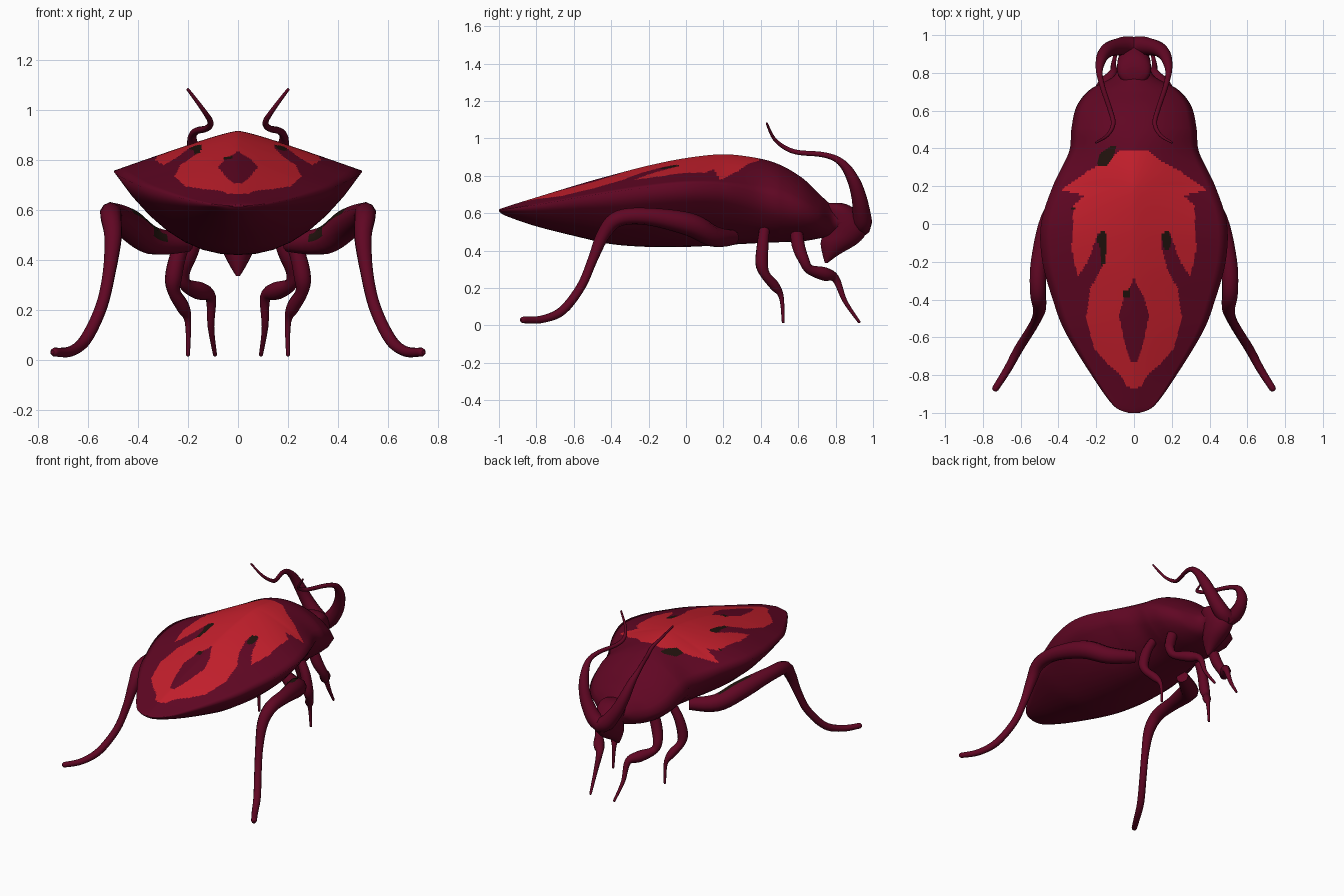
import bpy, math

if "Cube" in bpy.data.objects:
    bpy.data.objects.remove(bpy.data.objects["Cube"], do_unlink=True)


def material(name, rgb):
    m = bpy.data.materials.new(name)
    m.use_nodes = True
    m.diffuse_color = (*rgb, 1)
    m.node_tree.nodes["Principled BSDF"].inputs["Base Color"].default_value = (*rgb, 1)
    return m


MATS = [material("dark maroon", (0.118, 0.002, 0.017)),
        material("bright red", (0.57, 0.014, 0.026)),
        material("brown black", (0.015, 0.006, 0.004))]


def finish(ob, angle):
    bpy.ops.object.select_all(action='DESELECT')
    ob.select_set(True)
    bpy.context.view_layer.objects.active = ob
    bpy.ops.object.shade_smooth_by_angle(angle=math.radians(angle))


def loft(name, rings, angle):
    """Skin closed rings of equal size and cap both ends."""
    n = len(rings[0])
    verts = [p for r in rings for p in r]
    faces = [(i * n + j, i * n + (j + 1) % n, (i + 1) * n + (j + 1) % n, (i + 1) * n + j)
             for i in range(len(rings) - 1) for j in range(n)]
    faces += [tuple(reversed(range(n))), tuple(range(len(verts) - n, len(verts)))]
    me = bpy.data.meshes.new(name)
    me.from_pydata(verts, [], faces)
    ob = bpy.data.objects.new(name, me)
    bpy.context.collection.objects.link(ob)
    for m in MATS:
        me.materials.append(m)
    finish(ob, angle)
    return ob


def smooth_rows(rows, steps):
    """Catmull-Rom interpolation between rows of numbers."""
    out = []
    for i in range(len(rows) - 1):
        a, b, c, d = (rows[max(0, min(len(rows) - 1, i + k))] for k in (-1, 0, 1, 2))
        for s in range(steps):
            t = s / steps
            out.append([0.5 * (2 * q + (r - p) * t + (2 * p - 5 * q + 4 * r - w) * t * t
                               + (3 * q - p - 3 * r + w) * t ** 3)
                        for p, q, r, w in zip(a, b, c, d)])
    return out + [list(rows[-1])]


def inside(x, y, poly):
    hit = False
    for (ax, ay), (bx, by) in zip(poly, poly[1:] + poly[:1]):
        if (ay > y) != (by > y) and x < ax + (y - ay) * (bx - ax) / (by - ay):
            hit = not hit
    return hit


# Body: y, half width, top z, side edge z, belly z
STATIONS = [(-1.0, .03, .62, .615, .61), (-.96, .11, .635, .622, .585),
            (-.8, .225, .685, .645, .53), (-.57, .365, .755, .685, .472),
            (-.4, .43, .803, .712, .435), (-.2, .485, .855, .74, .42),
            (0, .492, .895, .757, .42), (.2, .43, .915, .75, .43),
            (.38, .345, .895, .71, .44), (.5, .332, .86, .67, .445),
            (.62, .305, .79, .62, .45), (.71, .235, .705, .58, .465),
            (.78, .11, .645, .56, .48), (.84, .085, .63, .55, .50)]
# Broad cells beside the side edge keep its shading soft
TOP, LOW = 110, 14
across_top = [1] + [.9 - 1.8 * j / TOP for j in range(TOP + 1)] + [-1]
across_low = [-1 + 2 * j / LOW for j in range(1, LOW)]
rings = []
for y, w, top, edge, low in smooth_rows(STATIONS, 16):
    f = max(0, min(1, (y - .2) / .3))
    e, p = 1 - .3 * f, 1.3 + .5 * f
    ring = [(w * t, y, edge + (top - edge) * (1 - abs(t) ** p) ** e) for t in across_top]
    ring += [(w * t, y, edge - (edge - low) * (1 - abs(t) ** 2.2) ** e) for t in across_low]
    rings.append(ring[::-1])
body = loft("body", rings, 140)

# Wing case markings
RED = [(0, .39), (.08, .385), (.14, .335), (.245, .28), (.3, .24), (.385, .18),
       (.26, .15), (.32, .1), (.33, -.13), (.3, -.28), (.245, -.2), (.19, -.05),
       (.16, -.04), (.145, -.12), (.17, -.22), (.23, -.34), (.255, -.5), (.21, -.66),
       (.14, -.74), (.07, -.8), (.04, -.86), (0, -.87)]
DIAMOND = [(-.01, -.27), (.05, -.38), (.08, -.48), (.05, -.63), (.015, -.73), (-.01, -.73)]
BLACK = [[(-.195, .3), (-.185, .37), (-.13, .41), (-.09, .415), (-.11, .36), (-.14, .31)],
         [(-.2, -.07), (-.165, -.03), (-.145, -.05), (-.15, -.2), (-.17, -.23), (-.18, -.13)],
         [(.145, -.06), (.18, -.03), (.197, -.08), (.19, -.13), (.16, -.145)],
         [(-.06, -.35), (-.02, -.345), (-.025, -.39), (-.055, -.385)],
         [(-.335, .09), (-.31, .095), (-.305, .075), (-.33, .07)]]
for face in body.data.polygons:
    c = face.center
    if face.normal.z > 0.1:
        if any(inside(c.x, c.y, b) for b in BLACK):
            face.material_index = 2
        elif inside(abs(c.x), c.y, RED) and not inside(abs(c.x), c.y, DIAMOND):
            face.material_index = 1

# Head: z, centre y, depth radius, width radius
HEAD = [(.335, .75, .008, .008), (.38, .775, .045, .035), (.44, .82, .1, .065),
        (.5, .85, .115, .08), (.56, .845, .108, .088), (.62, .82, .085, .09),
        (.645, .805, .06, .075), (.655, .8, .03, .045)]
loft("head", [[(rx * math.cos(k * math.pi / 12), cy + ry * math.sin(k * math.pi / 12), z)
               for k in range(24)] for z, cy, ry, rx in smooth_rows(HEAD, 4)], 50)


def limb_pair(name, points):
    """Tapered tube through (x, y, z, radius) points, on both sides."""
    cu = bpy.data.curves.new(name, 'CURVE')
    cu.dimensions = '3D'
    cu.bevel_depth = 1
    cu.bevel_resolution = 3
    cu.use_fill_caps = True
    path = smooth_rows(points, 5)
    # Rounded tip
    x, y, z, r = path[-1]
    d = [path[-1][k] - path[-2][k] for k in range(3)]
    size = math.sqrt(sum(v * v for v in d))
    for along, thin in ((.6, .8), (.9, .4)):
        path.append([v + along * r * k / size for v, k in zip((x, y, z), d)] + [r * thin])
    for side in (1, -1):
        sp = cu.splines.new('POLY')
        sp.points.add(len(path) - 1)
        for pt, (x, y, z, r) in zip(sp.points, path):
            pt.co = (side * x, y, z, 1)
            pt.radius = r
    ob = bpy.data.objects.new(name, cu)
    bpy.context.collection.objects.link(ob)
    bpy.ops.object.select_all(action='DESELECT')
    ob.select_set(True)
    bpy.context.view_layer.objects.active = ob
    bpy.ops.object.convert(target='MESH')
    ob = bpy.context.view_layer.objects.active
    ob.data.materials.clear()
    for m in MATS:
        ob.data.materials.append(m)
    finish(ob, 60)
    return ob


# Antennae, meeting in a broad arch on the face
limb_pair("antennae", [
    (-.02, .935, .525, .052), (.04, .942, .555, .052), (.09, .937, .615, .046),
    (.13, .925, .685, .04), (.16, .9, .765, .034), (.178, .855, .845, .025),
    (.183, .8, .892, .017), (.165, .72, .915, .014), (.125, .6, .925, .013),
    (.11, .53, .95, .012), (.14, .47, 1.0, .009), (.2, .432, 1.08, .006)])

# Legs
hind = limb_pair("hind_legs", [
    (.2, .25, .47, .04), (.34, .15, .475, .056), (.435, .02, .54, .062),
    (.5, -.2, .582, .047), (.508, -.36, .572, .043), (.5, -.44, .49, .036),
    (.515, -.5, .35, .026), (.547, -.56, .21, .024), (.61, -.66, .08, .024),
    (.67, -.77, .033, .021), (.733, -.87, .03, .018)])
limb_pair("middle_legs", [
    (.19, .42, .52, .028), (.235, .41, .43, .032), (.258, .405, .33, .034),
    (.255, .425, .27, .026), (.22, .475, .21, .027), (.2, .51, .15, .013),
    (.2, .52, .02, .008)])
limb_pair("front_legs", [
    (.16, .59, .53, .034), (.195, .6, .43, .036), (.222, .63, .35, .03),
    (.21, .66, .3, .026), (.155, .74, .275, .036), (.11, .8, .25, .022),
    (.108, .85, .13, .013), (.092, .925, .02, .008)])

# Dark patch on the inner upper side of the hind thighs
for face in hind.data.polygons:
    n = face.normal
    outward = .8 * math.copysign(1, face.center.x) * n.x + .5 * n.y
    if -.08 < face.center.y < .14 and n.z > .2 and outward < .1:
        face.material_index = 2
